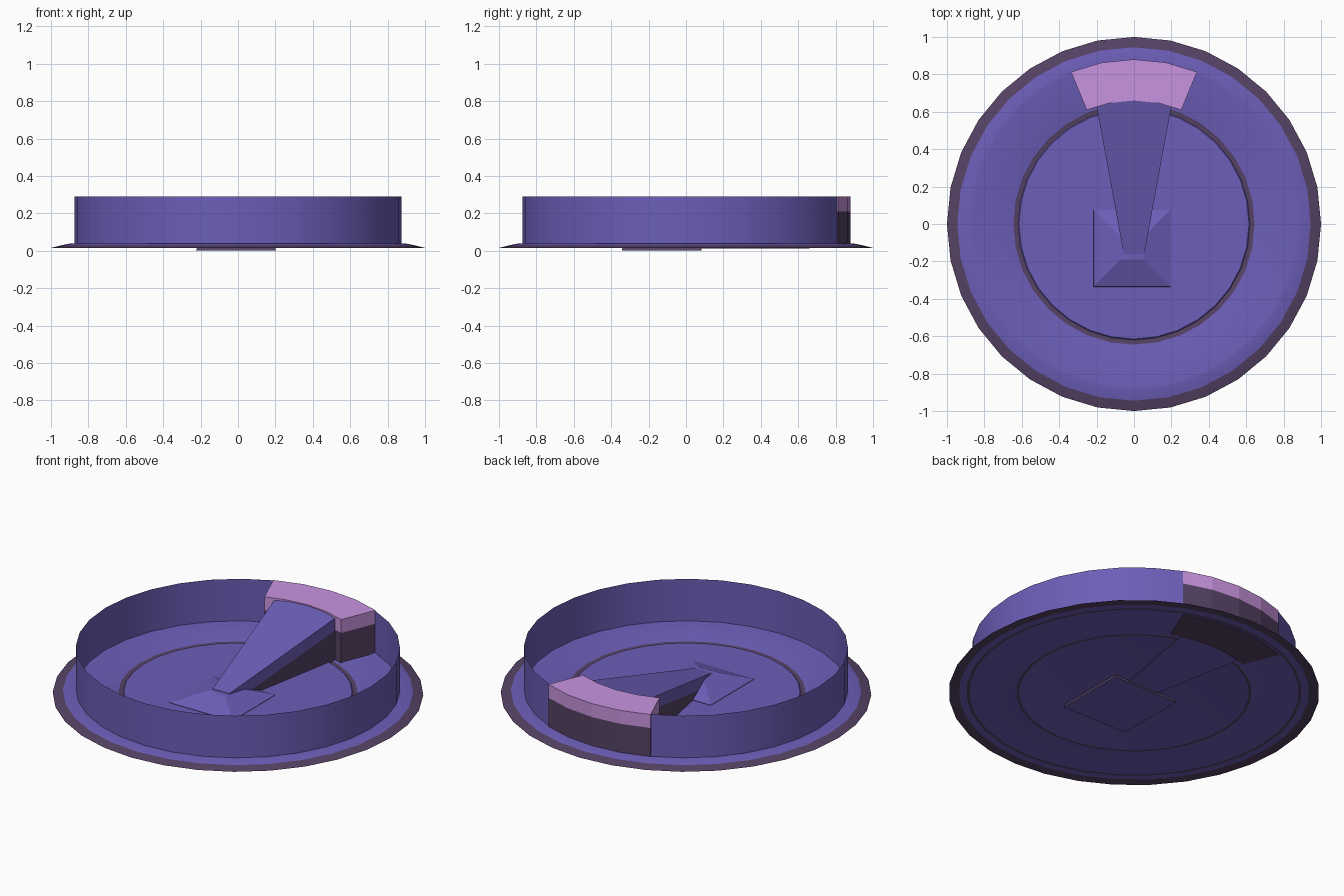
import bpy, bmesh, math

if "Cube" in bpy.data.objects:
    bpy.data.objects.remove(bpy.data.objects["Cube"])

SIDES = 32
STEP = math.tau / SIDES


def srgb(r, g, b):
    def lin(v):
        v /= 255
        return v / 12.92 if v < 0.04045 else ((v + 0.055) / 1.055) ** 2.4
    return (lin(r), lin(g), lin(b), 1)


MATS = []
for mat_name, col in (("violet", (108, 94, 184)), ("dark plum", (85, 66, 100)),
                      ("light pink", (200, 148, 224))):
    m = bpy.data.materials.new(mat_name)
    m.diffuse_color = srgb(*col)
    m.use_nodes = True
    m.node_tree.nodes["Principled BSDF"].inputs["Base Color"].default_value = m.diffuse_color
    MATS.append(m)
VIOLET, PLUM, PINK = 0, 1, 2


def polar(r, i):
    return (r * math.cos(i * STEP), r * math.sin(i * STEP))


def stack(name, loops, bands, bottom=None, top=None, closed=True, smooth=False, fix=True):
    """Skin a list of point loops, one colour per band, with optional caps."""
    bm = bmesh.new()
    rings = [[bm.verts.new(p) for p in loop] for loop in loops]
    n = len(rings[0])
    for a, b, mat in zip(rings, rings[1:], bands):
        for i in range(n if closed else n - 1):
            j = (i + 1) % n
            bm.faces.new((a[i], a[j], b[j], b[i])).material_index = mat
    if bottom is not None:
        bm.faces.new(rings[0][::-1]).material_index = bottom
    if top is not None:
        bm.faces.new(rings[-1]).material_index = top
    if fix:
        bmesh.ops.recalc_face_normals(bm, faces=bm.faces)
    me = bpy.data.meshes.new(name)
    bm.to_mesh(me)
    bm.free()
    for m in MATS:
        me.materials.append(m)
    ob = bpy.data.objects.new(name, me)
    bpy.context.collection.objects.link(ob)
    if smooth:
        bpy.ops.object.select_all(action='DESELECT')
        ob.select_set(True)
        bpy.context.view_layer.objects.active = ob
        bpy.ops.object.shade_smooth_by_angle(angle=math.radians(25))
    return ob


# Base dish: lathed from underside centre, around the rim, to top centre
# each entry: radius, height, colour of the band leading to the next entry
profile = [
    (0.60, 0.018, VIOLET), (0.62, 0.014, PLUM), (0.635, 0.014, VIOLET),
    (0.665, 0.018, VIOLET), (0.89, 0.018, PLUM), (0.905, 0.018, VIOLET),
    (0.945, 0.018, PLUM), (1.0, 0.015, PLUM),
    (0.945, 0.029, VIOLET), (0.89, 0.040, VIOLET), (0.87, 0.040, VIOLET),
    (0.84, 0.035, VIOLET), (0.67, 0.035, VIOLET), (0.645, 0.025, PLUM),
    (0.62, 0.025, VIOLET), (0.615, 0.030, VIOLET),
]
stack("base_dish",
      [[(*polar(r, i), z) for i in range(SIDES)] for r, z, _ in profile],
      [c for _, _, c in profile], bottom=VIOLET, top=VIOLET, smooth=True)

# Thin upright wall, open where the block sits (22.5 degrees each side of +y)
stack("wall", [[(*polar(0.875, i), z) for i in range(10, 10 + 29)] for z in (0.035, 0.29)],
      [VIOLET], closed=False, smooth=True, fix=False)

# Curved block at the back: dark lower part, pink upper part
sector = [polar(0.88, i) for i in range(6, 11)] + [polar(0.66, i) for i in range(10, 5, -1)]
stack("back_block", [[(x, y, z) for x, y in sector] for z in (0.014, 0.21, 0.29)],
      [PLUM, PINK], bottom=PLUM, top=PINK)

# Sloping pointer from the block down to the centre mount
TIP = -0.16
outline = [(-0.055, TIP), (0.055, TIP), (0.2, 0.628), polar(0.66, 7), (0, 0.66),
           polar(0.66, 9), (-0.2, 0.628)]


def slope(z0, z1):
    return [(x, y, z0 + (z1 - z0) * (y - TIP) / (0.66 - TIP)) for x, y in outline]


stack("pointer", [slope(0.012, 0.012), slope(0.02, 0.21), slope(0.09, 0.285)],
      [PLUM, VIOLET], bottom=VIOLET, top=VIOLET)


# Square pyramid mount under the pointer tip
def square(h, z):
    return [(-0.01 + sx * h, -0.13 + sy * h, z)
            for sx, sy in ((-1, -1), (1, -1), (1, 1), (-1, 1))]


stack("centre_mount", [square(0.214, 0), square(0.205, 0.032), square(0.06, 0.088)],
      [PLUM, VIOLET], bottom=VIOLET, top=VIOLET)
